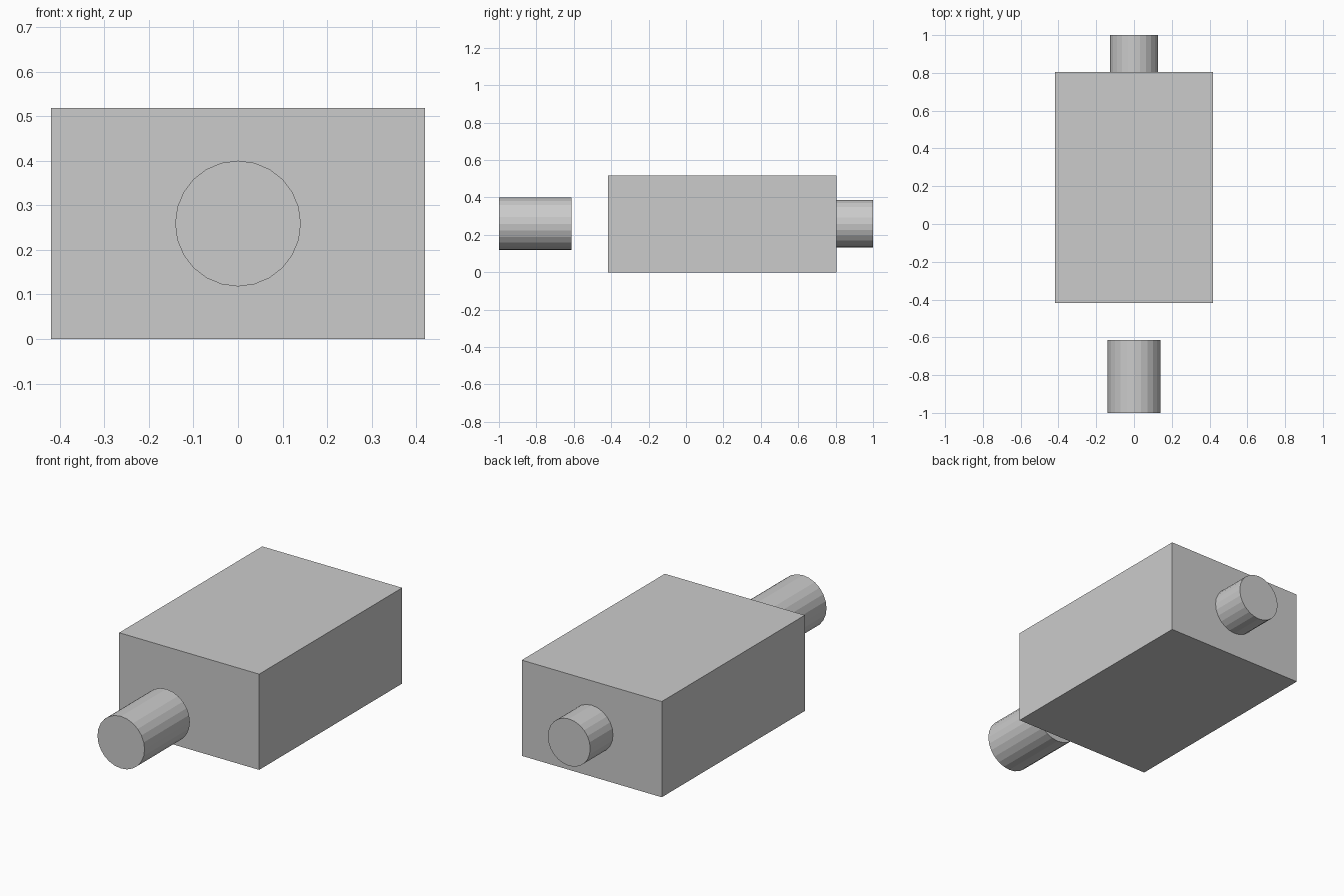
import bpy
from math import pi

if "Cube" in bpy.data.objects:
    bpy.data.objects.remove(bpy.data.objects["Cube"])

AXIS_Z = 0.259  # shared height of the box centre and both cylinders


def box(name, size, centre):
    bpy.ops.mesh.primitive_cube_add(size=1, location=centre)
    ob = bpy.context.object
    ob.name = name
    ob.scale = size
    bpy.ops.object.transform_apply(location=False, rotation=False, scale=True)
    return ob


def barrel(name, radius, y0, y1):
    """Flat-sided cylinder lying along y."""
    bpy.ops.mesh.primitive_cylinder_add(
        vertices=24, radius=radius, depth=y1 - y0,
        location=(0, (y0 + y1) / 2, AXIS_Z), rotation=(pi / 2, 0, 0))
    bpy.context.object.name = name
    return bpy.context.object


# Main block, set towards the back
box("body", (0.838, 1.223, 2 * AXIS_Z), (0, 0.194, AXIS_Z))

# Detached front cylinder and the rear one sunk into the body
barrel("front_cylinder", 0.141, -1.0, -0.613)
barrel("rear_cylinder", 0.127, 0.613, 1.0)
